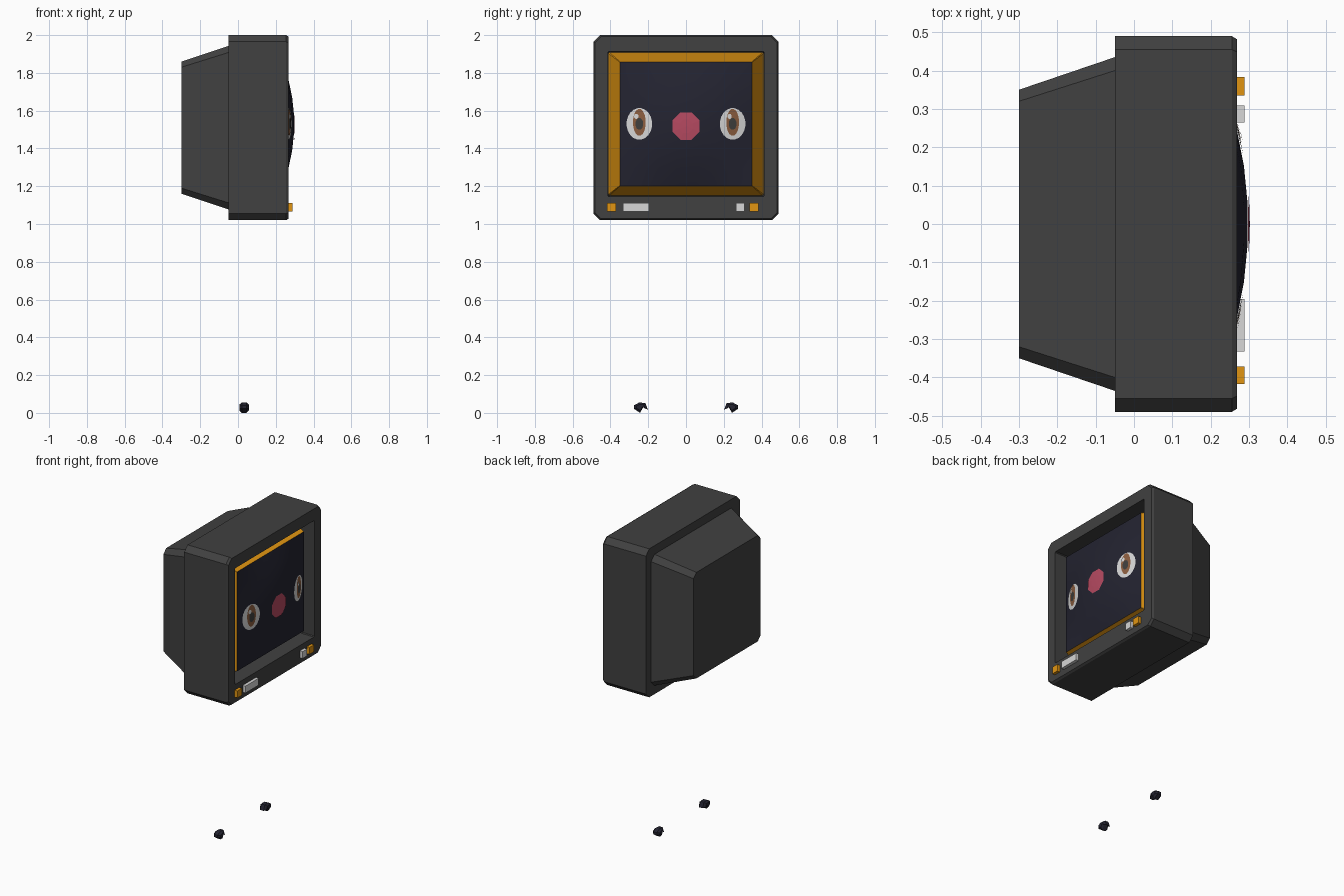
import bpy, bmesh, math

cube = bpy.data.objects.get("Cube")
if cube:
    bpy.data.objects.remove(cube)


def material(name, r, g, b):
    m = bpy.data.materials.new(name)
    m.use_nodes = True
    m.diffuse_color = (r, g, b, 1)
    m.node_tree.nodes["Principled BSDF"].inputs["Base Color"].default_value = (r, g, b, 1)
    return m


GREY = material("charcoal grey", .052, .052, .052)
ORANGE = material("orange", .75, .30, .006)
NAVY = material("dark navy", .017, .017, .03)
WHITE = material("off white", .68, .68, .68)
BROWN = material("iris brown", .26, .11, .05)
PUPIL = material("pupil grey", .05, .05, .048)
PINK = material("pink red", .47, .068, .12)

MID = 1.51          # height of the casing centre
EYE = 1.53          # height of the screen centre
SCREEN_Y, SCREEN_Z = .35, .328


def finish(name, bm, mat, smooth=False):
    bmesh.ops.recalc_face_normals(bm, faces=bm.faces)
    mesh = bpy.data.meshes.new(name)
    bm.to_mesh(mesh)
    bm.free()
    mesh.materials.append(mat)
    ob = bpy.data.objects.new(name, mesh)
    bpy.context.collection.objects.link(ob)
    if smooth:
        for p in mesh.polygons:
            p.use_smooth = True
    return ob


def ring(bm, x, hy, hz, cut, zc):
    """Rectangle with cut corners, standing across the x axis."""
    corners = []
    for sy, sz in ((1, 1), (-1, 1), (-1, -1), (1, -1)):
        pair = [(sy * hy, sz * (hz - cut)), (sy * (hy - cut), sz * hz)]
        corners += pair if sy == sz else pair[::-1]
    return [bm.verts.new((x, y, zc + z)) for y, z in corners]


def loft(name, sections, mat, cap_start=False, cap_end=False):
    bm = bmesh.new()
    rings = [ring(bm, *s) for s in sections]
    for a, b in zip(rings, rings[1:]):
        for i in range(len(a)):
            j = (i + 1) % len(a)
            bm.faces.new((a[i], a[j], b[j], b[i]))
    if cap_start:
        bm.faces.new(rings[0])
    if cap_end:
        bm.faces.new(rings[-1])
    return finish(name, bm, mat)


# Casing: tapered back, then the front box with its deep screen opening
loft("rear_casing", [(-.30, .35, .35, .03, MID),
                     (-.05, .435, .433, .035, MID)], GREY, cap_start=True)
loft("front_casing", [(-.05, .40, .40, .035, MID),
                      (-.05, .49, .49, .035, MID),
                      (.255, .49, .49, .035, MID),
                      (.268, .482, .482, .033, MID),
                      (.268, .414, .384, .005, EYE),
                      (.07, .41, .38, .005, EYE)], GREY, cap_end=True)

# Sloping frame around the screen
loft("screen_frame", [(.072, .41, .378, .005, EYE),
                      (.238, SCREEN_Y, SCREEN_Z, .002, EYE)], ORANGE)


# Bulging screen
def bulge(y, z):
    u, v = y / SCREEN_Y, (z - EYE) / SCREEN_Z
    return .238 + .061 * (1 - u * u) * (1 - v * v)


bm = bmesh.new()
bmesh.ops.create_grid(bm, x_segments=7, y_segments=7, size=1)
for vert in bm.verts:
    y, z = vert.co.x * SCREEN_Y, EYE + vert.co.y * SCREEN_Z
    vert.co = (bulge(y, z), y, z)
if sum(f.normal.x for f in bm.faces) < 0:
    bmesh.ops.reverse_faces(bm, faces=bm.faces)
finish("screen", bm, NAVY, smooth=True)


# Face painted as thin patches that follow the screen
def patch(name, yc, zc, ry, rz, sides, mat, lift):
    bm = bmesh.new()
    centre = bm.verts.new((bulge(yc, zc) + lift, yc, zc))
    loops = []
    for r in (.5, 1):
        loop = []
        for i in range(sides):
            a = math.tau * (i + .5) / sides
            y, z = yc + r * ry * math.cos(a), zc + r * rz * math.sin(a)
            loop.append(bm.verts.new((bulge(y, z) + lift, y, z)))
        loops.append(loop)
    for i in range(sides):
        j = (i + 1) % sides
        bm.faces.new((centre, loops[0][i], loops[0][j]))
        bm.faces.new((loops[0][i], loops[1][i], loops[1][j], loops[0][j]))
    return finish(name, bm, mat)


for label, side in (("right", -1), ("left", 1)):
    y = side * .247
    patch(label + "_eye_white", y, EYE, .068, .084, 20, WHITE, .002)
    patch(label + "_iris", y, EYE + .008, .034, .072, 16, BROWN, .004)
    patch(label + "_pupil", y, EYE, .021, .032, 12, PUPIL, .006)
    patch(label + "_glint", y - .016, EYE + .04, .012, .014, 8, WHITE, .008)
patch("mouth", 0, EYE - .012, .078, .078, 8, PINK, .003)


# Buttons along the lower bezel
def button(name, y0, y1, mat):
    bm = bmesh.new()
    bmesh.ops.create_cube(bm, size=1)
    for v in bm.verts:
        v.co = (.275 + v.co.x * .026, (y0 + y1) / 2 + v.co.y * (y1 - y0),
                1.088 + v.co.z * .046)
    finish(name, bm, mat)


button("orange_button_a", -.417, -.371, ORANGE)
button("white_bar", -.333, -.195, WHITE)
button("white_button", .264, .309, WHITE)
button("orange_button_b", .335, .383, ORANGE)

# Two small bent pieces on the ground
bent = [(.276, .022), (.276, .040), (.248, .055), (.215, .052),
        (.202, .018), (.225, .034), (.243, .0)]
for label, side in (("right", -1), ("left", 1)):
    pts = bent if side < 0 else [(.478 - y, z) for y, z in bent]
    bm = bmesh.new()
    if side > 0:
        pts = bent
    # the outline narrows towards both ends of the extrusion
    layers = []
    for x, s in ((.008, .6), (.02, 1), (.045, 1), (.057, .6)):
        layers.append([bm.verts.new((x, side * (.24 + (y - .24) * s), .03 + (z - .03) * s))
                       for y, z in pts])
    for a, b in zip(layers, layers[1:]):
        for i in range(len(a)):
            j = (i + 1) % len(a)
            bm.faces.new((a[i], a[j], b[j], b[i]))
    bm.faces.new(layers[0])
    bm.faces.new(layers[-1])
    finish(label + "_foot_piece", bm, NAVY)
